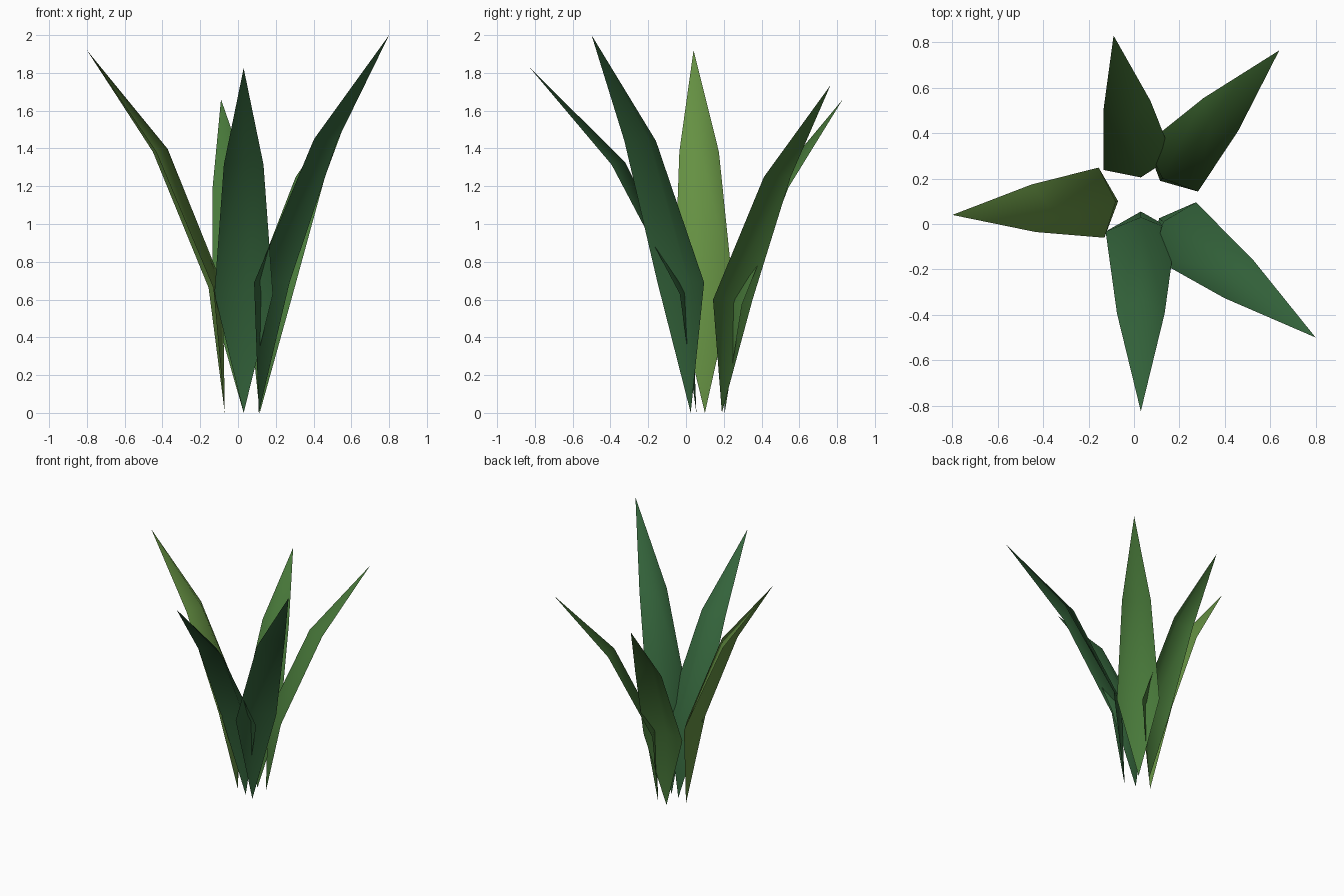
import bpy
from mathutils import Vector

if "Cube" in bpy.data.objects:
    bpy.data.objects.remove(bpy.data.objects["Cube"])


def material(name, rgb):
    m = bpy.data.materials.new(name)
    m.diffuse_color = (*rgb, 1)
    m.use_nodes = True
    m.node_tree.nodes["Principled BSDF"].inputs["Base Color"].default_value = m.diffuse_color
    return m


blue_green = material("blue_green", (0.035, 0.13, 0.045))
mid_green = material("mid_green", (0.065, 0.19, 0.042))
light_green = material("light_green", (0.13, 0.28, 0.055))


def leaf(name, base, tip, mat):
    """Pointed blade: base point, two three-point rows creased inward, tip."""
    base, tip = Vector(base), Vector(tip)
    flat = Vector((tip.x - base.x, tip.y - base.y, 0))
    out = flat.normalized()
    side = Vector((-out.y, out.x, 0))
    verts = [base]
    # run along the leaf, height share, half width, inward crease, crease lift
    for run, rise, half, crease, lift in ((0.1, 0.345, 0.155, 0.063, 0.01),
                                          (0.51, 0.72, 0.105, 0.07, 0.015)):
        mid = base + flat * run
        mid.z = tip.z * rise
        verts += [mid + side * half,
                  mid - out * crease + Vector((0, 0, lift)),
                  mid - side * half]
    verts.append(tip)
    faces = [(0, 2, 1), (0, 3, 2), (1, 2, 5, 4), (2, 3, 6, 5), (4, 5, 7), (5, 6, 7)]
    faces = [tuple(reversed(f)) for f in faces]  # upper side faces the centre
    mesh = bpy.data.meshes.new(name)
    mesh.from_pydata(verts, [], faces)
    # make the normals point up and inward
    mesh.update()
    if mesh.polygons[2].normal.dot(-out) < 0:
        mesh.flip_normals()
    mesh.shade_smooth()
    mesh.materials.append(mat)
    bpy.context.collection.objects.link(bpy.data.objects.new(name, mesh))


# Rosette of five leaves
leaf("right_front_leaf", (0.11, 0.025, 0), (0.80, -0.50, 2.00), blue_green)
leaf("front_leaf", (0.03, 0.055, 0), (0.03, -0.825, 1.825), blue_green)
leaf("left_leaf", (-0.07, 0.10, 0), (-0.80, 0.04, 1.92), light_green)
leaf("back_leaf", (0.03, 0.205, 0), (-0.09, 0.83, 1.66), mid_green)
leaf("right_back_leaf", (0.115, 0.19, 0), (0.64, 0.765, 1.735), mid_green)
